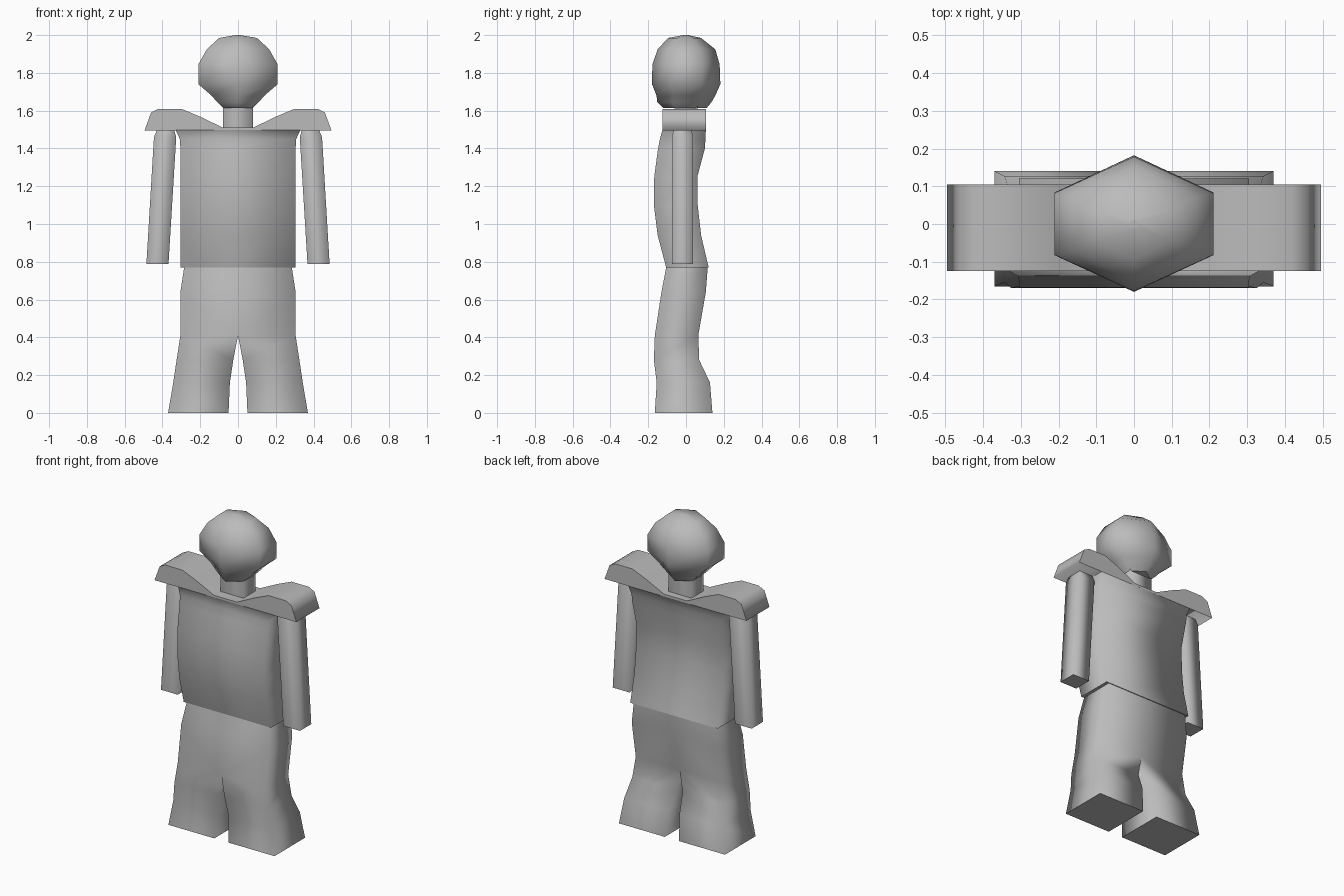
import bpy, bmesh

if "Cube" in bpy.data.objects:
    bpy.data.objects.remove(bpy.data.objects["Cube"])

grey = bpy.data.materials.new("plain grey")
grey.diffuse_color = (0.5, 0.5, 0.5, 1)
grey.use_nodes = True
grey.node_tree.nodes["Principled BSDF"].inputs["Base Color"].default_value = grey.diffuse_color


def finish(name, bm, mirror=False):
    bmesh.ops.recalc_face_normals(bm, faces=bm.faces[:])
    if mirror:  # drop the inner wall on the centre plane
        wall = [f for f in bm.faces if all(abs(v.co.x) < 1e-5 for v in f.verts)]
        bmesh.ops.delete(bm, geom=wall, context='FACES')
    me = bpy.data.meshes.new(name)
    bm.to_mesh(me)
    bm.free()
    me.materials.append(grey)
    ob = bpy.data.objects.new(name, me)
    bpy.context.collection.objects.link(ob)
    if mirror:
        m = ob.modifiers.new("mirror", 'MIRROR')
        m.use_clip = True
    return ob


def loft(name, rings, mirror=False):
    """Skin rings of points; walls are smooth, end caps flat."""
    bm = bmesh.new()
    loops = [[bm.verts.new(p) for p in ring] for ring in rings]
    n = len(loops[0])
    for a, b in zip(loops, loops[1:]):
        for i in range(n):
            j = (i + 1) % n
            bm.faces.new((a[i], a[j], b[j], b[i])).smooth = True
    bm.faces.new(loops[0])
    bm.faces.new(loops[-1])
    return finish(name, bm, mirror)


def rect(z, x0, x1, y0, y1):
    return [(x0, y0, z), (x1, y0, z), (x1, y1, z), (x0, y1, z)]


def hexagon(z, w, y0, y1):
    return [(0, y0, z), (w, y0 * .46, z), (w, y1 * .46, z),
            (0, y1, z), (-w, y1 * .46, z), (-w, y0 * .46, z)]


# Trousers: one leg mirrored, joined above the crotch
loft("trousers", [rect(*r) for r in (
    (0, .05, .37, -.165, .14), (.16, .043, .343, -.155, .127),
    (.28, .025, .325, -.17, .07), (.41, 0, .305, -.165, .065),
    (.64, 0, .305, -.13, .105), (.77, 0, .285, -.105, .115))], mirror=True)

# Torso
loft("torso", [rect(z, -w, w, a, b) for z, w, a, b in (
    (.77, .305, -.105, .12), (.94, .305, -.15, .08), (1.1, .305, -.17, .062),
    (1.25, .305, -.168, .06), (1.4, .305, -.148, .1), (1.45, .308, -.138, .103),
    (1.497, .33, -.125, .105))])

# Shoulder yoke: half profile run front to back
profile = [(0, 1.51), (.08, 1.51), (.2, 1.568), (.3, 1.61), (.42, 1.61),
           (.46, 1.59), (.495, 1.495), (0, 1.495)]
loft("shoulder_yoke", [[(x, y, z) for x, z in profile] for y in (-.125, .105)], mirror=True)

# Arms, slightly splayed
loft("arms", [rect(*r) for r in (
    (.787, .368, .485, -.075, .038), (1.46, .327, .445, -.075, .038),
    (1.52, .345, .42, -.06, .025))], mirror=True)

# Neck
loft("neck", [rect(z, -.08, .08, -.06, .06) for z in (1.48, 1.63)])

# Head: six-sided rounded form
loft("head", [hexagon(*r) for r in (
    (1.615, .08, -.12, .11), (1.645, .11, -.152, .135), (1.68, .14, -.156, .155),
    (1.74, .21, -.18, .182), (1.845, .21, -.178, .178), (1.925, .165, -.15, .155),
    (1.985, .1, -.095, .08), (2.0, .012, -.012, .012))])
